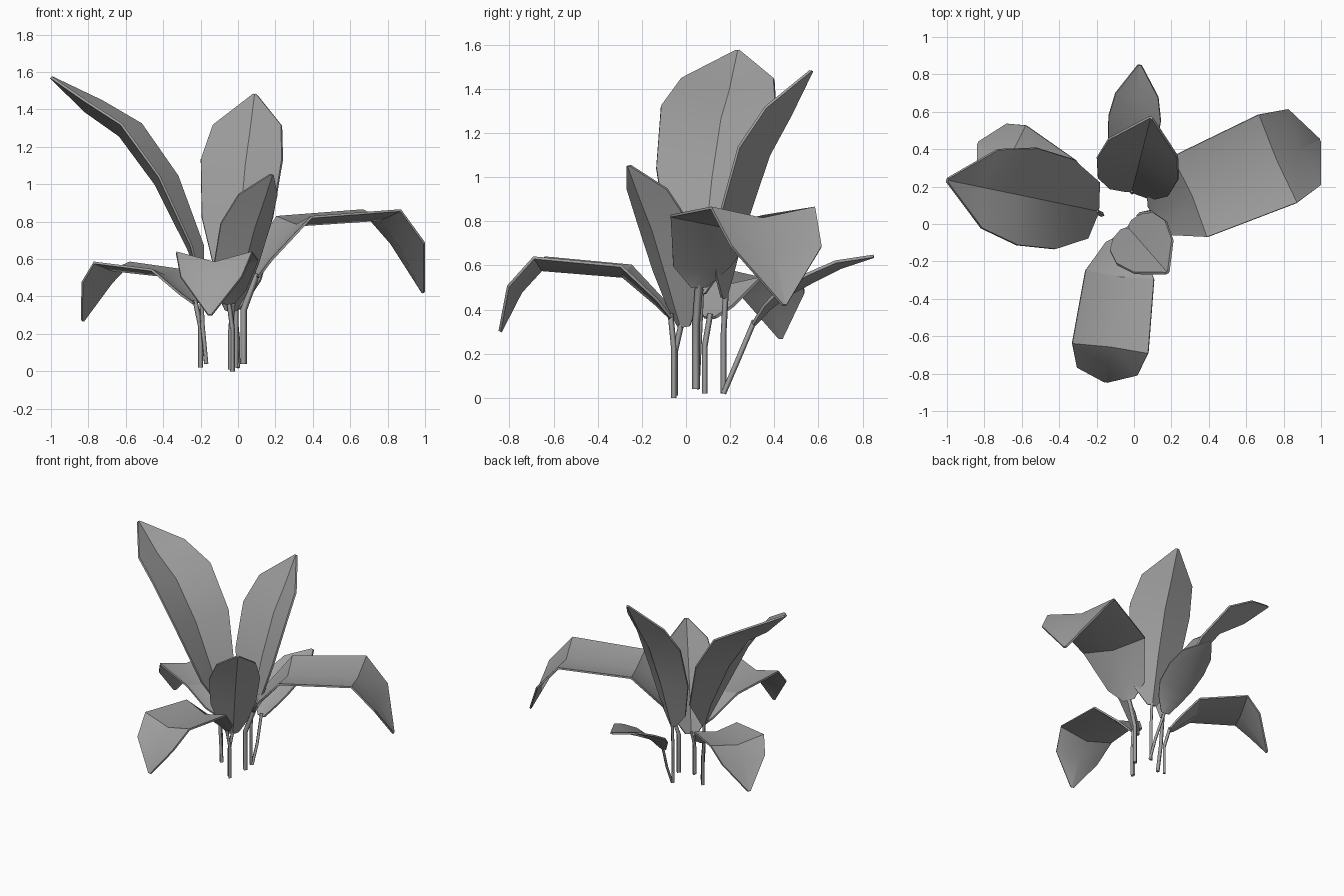
import bpy
import bmesh
import math
from mathutils import Vector

# Remove the default object
cube = bpy.data.objects.get("Cube")
if cube:
    bpy.data.objects.remove(cube, do_unlink=True)

# Single leaf colour
grey = bpy.data.materials.new("plain_grey")
grey.use_nodes = True
colour = (0.35, 0.35, 0.35, 1)
grey.diffuse_color = colour
grey.node_tree.nodes["Principled BSDF"].inputs["Base Color"].default_value = colour


def select_only(obj):
    bpy.ops.object.select_all(action='DESELECT')
    obj.select_set(True)
    bpy.context.view_layer.objects.active = obj


def link(name, data):
    data.materials.append(grey)
    obj = bpy.data.objects.new(name, data)
    bpy.context.collection.objects.link(obj)
    select_only(obj)
    return obj


def make_stem(name, points, radius):
    """Thin four-sided stalk through the given points."""
    curve = bpy.data.curves.new(name, 'CURVE')
    curve.dimensions = '3D'
    curve.bevel_depth = radius
    curve.bevel_resolution = 0
    curve.use_fill_caps = True
    line = curve.splines.new('POLY')
    line.points.add(len(points) - 1)
    for slot, point in zip(line.points, points):
        slot.co = (*point, 1)
    link(name, curve)
    bpy.ops.object.convert(target='MESH')


def make_blade(name, base, tip, profile, cup):
    """Folded blade; profile rows are (fraction along, height, half width)."""
    base, tip = Vector((*base, 0)), Vector((*tip, 0))
    heading = (tip - base).normalized()
    side = Vector((-heading.y, heading.x, 0))
    up = Vector((0, 0, 1))
    spine = [base.lerp(tip, f) + up * z for f, z, w in profile]
    bm = bmesh.new()
    rows = []
    last = len(spine) - 1
    for i, (centre, row) in enumerate(zip(spine, profile)):
        # Raise both edges along the blade's local normal
        along = spine[min(i + 1, last)] - spine[max(i - 1, 0)]
        normal = (up * along.dot(heading) - heading * along.z).normalized()
        width = row[2]
        lift = normal * width * cup
        rows.append([bm.verts.new(p) for p in (
            centre - side * width + lift, centre, centre + side * width + lift)])
    for a, b in zip(rows, rows[1:]):
        for k in range(2):
            bm.faces.new((a[k], a[k + 1], b[k + 1], b[k]))
    bmesh.ops.recalc_face_normals(bm, faces=bm.faces)
    mesh = bpy.data.meshes.new(name)
    bm.to_mesh(mesh)
    bm.free()
    blade = link(name, mesh)
    thick = blade.modifiers.new("thickness", 'SOLIDIFY')
    thick.thickness = 0.013
    thick.offset = 0
    bpy.ops.object.modifier_apply(modifier=thick.name)
    bpy.ops.object.shade_smooth_by_angle(angle=math.radians(32))


def make_leaf(name, foot, base, tip, profile, cup, elbow=None, radius=0.013):
    foot = Vector(foot)
    root = Vector((*base, profile[0][1] + 0.02))
    if elbow is None:
        elbow = Vector((foot.x, foot.y, foot.z + (root.z - foot.z) * 0.6))
    make_stem(name + "_stem", [foot, elbow, root], radius)
    make_blade(name + "_blade", base, tip, profile, cup)


# Tall upright leaves
make_leaf("tall_right_leaf", (-.17, .05, .04), (-.2, .07), (-1, .235),
          [(0, .47, .02), (.08, .65, .155), (.3, 1, .245),
           (.54, 1.26, .265), (.77, 1.39, .215), (1, 1.57, .01)], .33,
          elbow=Vector((-.19, .06, .25)))
make_leaf("tall_back_leaf", (-.01, .17, .02), (-.01, .18), (.09, .57),
          [(0, .45, .03), (.07, .55, .12), (.24, .8, .195),
           (.5, 1.1, .225), (.75, 1.28, .19), (1, 1.48, .01)], .4)
make_leaf("short_upright_leaf", (-.04, -.05, .01), (-.03, -.02), (.18, -.26),
          [(0, .32, .04), (.1, .4, .1), (.28, .55, .155),
           (.54, .76, .175), (.8, .92, .135), (1, 1.05, .01)], .42)

# Arching leaves with drooping tips
make_leaf("wide_left_leaf", (.03, .045, .04), (.1, .06), (.99, .445),
          [(0, .5, .04), (.05, .58, .14), (.24, .78, .235),
           (.74, .81, .257), (.87, .66, .222), (1, .42, .01)], .2, radius=.018)
make_leaf("front_leaf", (-.03, -.055, 0), (-.05, -.07), (-.15, -.84),
          [(0, .36, .03), (.08, .42, .1), (.28, .55, .185),
           (.76, .58, .205), (.88, .48, .165), (1, .3, .01)], .27)
make_leaf("low_right_leaf", (-.2, .085, .02), (-.23, .11), (-.83, .43),
          [(0, .36, .03), (.08, .4, .09), (.27, .51, .165),
           (.73, .54, .205), (.835, .455, .165), (1, .27, .01)], .2)

# Low leaf reaching backwards on a bent stalk
make_leaf("low_back_leaf", (0, .17, .02), (-.02, .31), (.03, .85),
          [(0, .33, .03), (.12, .4, .09), (.26, .46, .13),
           (.5, .53, .14), (.72, .59, .115), (1, .64, .01)], .25,
          elbow=Vector((0, .23, .16)), radius=.012)
